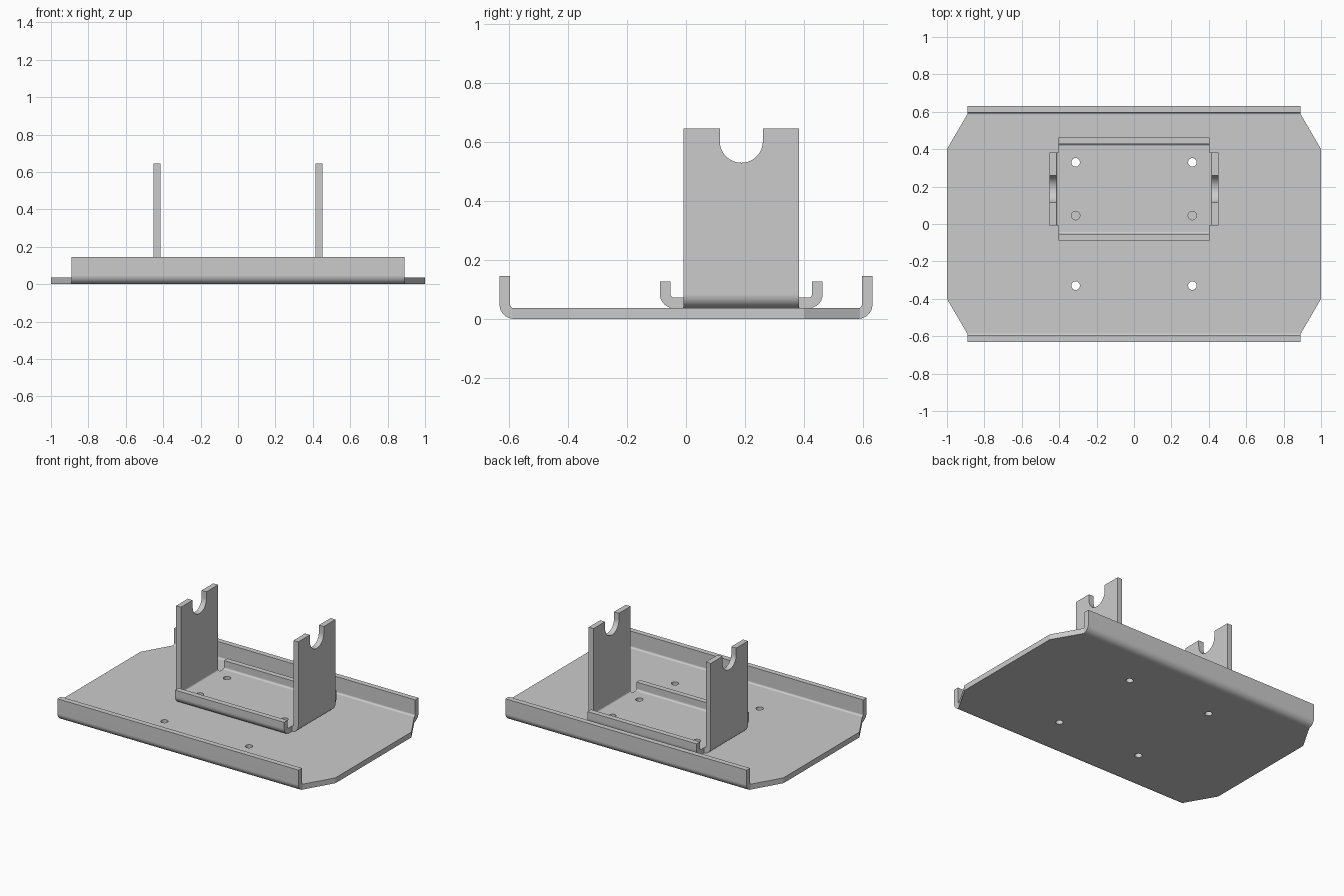
import bpy, bmesh, math
from mathutils import Vector

if "Cube" in bpy.data.objects:
    bpy.data.objects.remove(bpy.data.objects["Cube"])

T = 0.036          # sheet thickness
R = 0.048          # outer bend radius
CY = 0.1875        # bracket centre in y


def prism(name, pts, a, b, place):
    """Extrude a 2D profile from a to b; place(u, v, w) gives the 3D point."""
    bm = bmesh.new()
    face = bm.faces.new([bm.verts.new(place(u, v, a)) for u, v in pts])
    ext = bmesh.ops.extrude_face_region(bm, geom=[face])
    shift = Vector(place(0, 0, b)) - Vector(place(0, 0, a))
    bmesh.ops.translate(bm, vec=shift, verts=[g for g in ext["geom"] if isinstance(g, bmesh.types.BMVert)])
    bmesh.ops.recalc_face_normals(bm, faces=bm.faces)
    me = bpy.data.meshes.new(name)
    bm.to_mesh(me)
    bm.free()
    ob = bpy.data.objects.new(name, me)
    bpy.context.collection.objects.link(ob)
    return ob


def arc(cx, cy, r, a0, a1, n=8):
    angs = [math.radians(a0 + (a1 - a0) * i / n) for i in range(n + 1)]
    return [(cx + r * math.cos(a), cy + r * math.sin(a)) for a in angs]


def channel(half, height):
    """U-shaped bent sheet section, outer half width and height."""
    right = [*arc(half - R, R, R, -90, 0), (half, height), (half - T, height),
             *arc(half - R, R, R - T, 0, -90)]
    n = 9
    outer, inner = right[:n + 1], right[n + 1:]
    flip = lambda pts: [(-u, v) for u, v in reversed(pts)]
    return outer + inner + flip(inner) + flip(outer)


def boolean(ob, tool, op):
    bpy.context.view_layer.objects.active = ob
    m = ob.modifiers.new(op, 'BOOLEAN')
    m.operation, m.object, m.solver = op, tool, 'EXACT'
    bpy.ops.object.modifier_apply(modifier=m.name)
    bpy.data.objects.remove(tool)


def drill(ob, ys):
    for x in (-0.312, 0.312):
        for y in ys:
            hole = prism("hole_cutter", arc(x, y, 0.023, 0, 337.5, 15), -0.1, 0.2, along_z)
            boolean(ob, hole, 'DIFFERENCE')


def finish(ob):
    bpy.ops.object.select_all(action='DESELECT')
    ob.select_set(True)
    bpy.context.view_layer.objects.active = ob
    bpy.ops.object.shade_smooth_by_angle(angle=math.radians(30))
    m = ob.modifiers.new("weighted_normals", 'WEIGHTED_NORMAL')
    m.keep_sharp = True


along_z = lambda u, v, w: (u, v, w)

# Base tray: long channel trimmed to its plan outline
base = prism("base_tray", channel(0.632, 0.146), -1.1, 1.1, lambda u, v, w: (w, u, v))
q = [(1, 0.4), (0.89, 0.589), (0.89, 0.8)]
plan = q + [(-x, y) for x, y in reversed(q)]
plan += [(-x, -y) for x, y in q] + [(x, -y) for x, y in reversed(q)]
boolean(base, prism("plan_cutter", plan, -0.5, 0.5, along_z), 'INTERSECT')
drill(base, (0.33, -0.33))
finish(base)

# Bracket: low front/back lips joined with tall side arms
bracket = prism("support_bracket", channel(0.276, 0.127 - T), -0.403, 0.403,
                lambda u, v, w: (w, u + CY, v + T))
arms = prism("side_arms", channel(0.451, 0.646 - T), CY - 0.196, CY + 0.196,
             lambda u, v, w: (u, w, v + T))
boolean(bracket, arms, 'UNION')

# Round-bottomed notches in the arm tops
slot = arc(CY, 0.602, 0.073, 180, 360, 24) + [(CY + 0.073, 0.8), (CY - 0.073, 0.8)]
boolean(bracket, prism("slot_cutter", slot, -0.6, 0.6, lambda u, v, w: (w, u, v)), 'DIFFERENCE')
drill(bracket, (0.33, 0.045))
finish(bracket)
